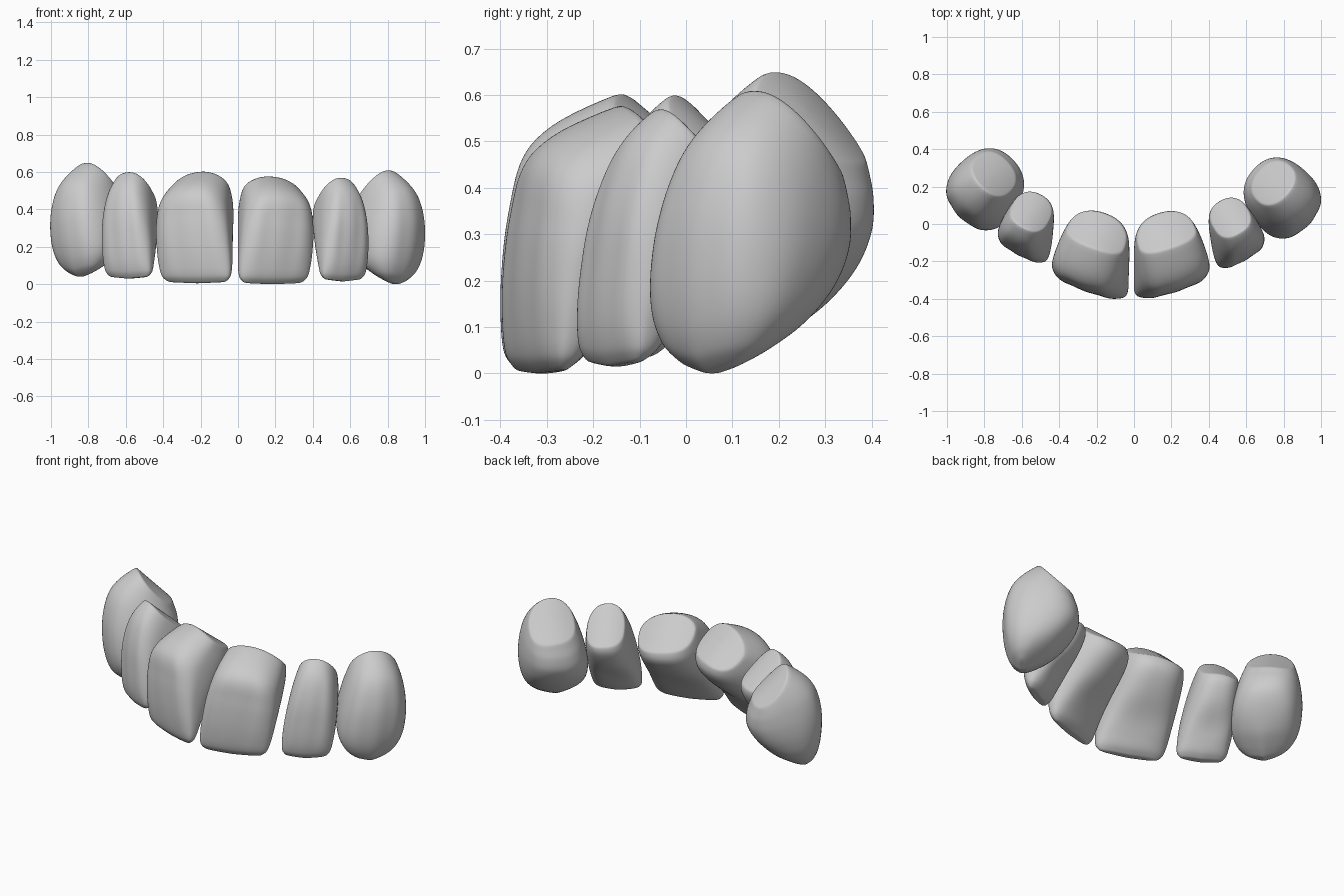
import bpy, bmesh
from math import sin, cos, pi, radians, exp

if "Cube" in bpy.data.objects:
    bpy.data.objects.remove(bpy.data.objects["Cube"])

# Height profile rows: t, half width, front depth, widest-line depth, back depth
CENTRAL = [
    (0.00, 0.165, -0.165, -0.150, -0.130),
    (0.05, 0.195, -0.190, -0.150, -0.098),
    (0.18, 0.209, -0.205, -0.140, -0.050),
    (0.38, 0.212, -0.210, -0.125, 0.030),
    (0.60, 0.209, -0.202, -0.095, 0.125),
    (0.80, 0.198, -0.178, -0.035, 0.200),
    (0.91, 0.185, -0.105, 0.025, 0.220),
    (1.00, 0.168, 0.020, 0.080, 0.215)]
LATERAL = [
    (0.00, 0.118, -0.160, -0.145, -0.120),
    (0.05, 0.142, -0.180, -0.140, -0.090),
    (0.18, 0.152, -0.194, -0.130, -0.045),
    (0.38, 0.155, -0.194, -0.110, 0.020),
    (0.60, 0.149, -0.182, -0.080, 0.085),
    (0.80, 0.138, -0.150, -0.030, 0.130),
    (0.92, 0.126, -0.108, 0.010, 0.147),
    (1.00, 0.114, -0.055, 0.040, 0.145)]
CANINE = [
    (0.00, 0.085, -0.125, -0.105, -0.080),
    (0.05, 0.140, -0.162, -0.095, -0.030),
    (0.18, 0.188, -0.195, -0.070, 0.070),
    (0.38, 0.205, -0.210, -0.040, 0.165),
    (0.60, 0.200, -0.201, -0.005, 0.207),
    (0.80, 0.180, -0.160, 0.030, 0.205),
    (0.92, 0.160, -0.090, 0.055, 0.190),
    (1.00, 0.140, -0.015, 0.075, 0.180)]
SEGS, LEVELS = 48, 26


def sample(rows, t):
    """Smooth cubic interpolation through the profile rows."""
    i = max(k for k in range(len(rows) - 1) if rows[k][0] <= t)
    a, b = rows[i], rows[i + 1]
    p, n = rows[max(i - 1, 0)], rows[min(i + 2, len(rows) - 1)]
    h = b[0] - a[0]
    f = (t - a[0]) / h
    out = []
    for c in range(1, 5):
        ma = (b[c] - p[c]) / (b[0] - p[0]) * h
        mb = (n[c] - a[c]) / (n[0] - a[0]) * h
        out.append((2*f**3 - 3*f**2 + 1) * a[c] + (f**3 - 2*f**2 + f) * ma
                   + (3*f**2 - 2*f**3) * b[c] + (f**3 - f**2) * mb)
    return out


def spow(x, p):
    return (1 if x >= 0 else -1) * abs(x) ** p


def tooth(name, rows, side, cx, cy, rot, ws, z0, z1, slope, crown, tilt, tip, lean):
    r = radians(rot)
    front_top = rows[-1][2]
    square = 0.87 if rows is CANINE else 0.74

    def z_top(u, v):
        return z1 - slope * (v - front_top) - crown * (u - lean) ** 2 - tilt * (u - lean)

    def z_bottom(u):
        return z0 + tip * abs(u)

    def section(t):
        w, vf, vm, vb = sample(rows, t)
        pts = []
        for k in range(SEGS):
            a = 2 * pi * k / SEGS
            p = 0.87 if sin(a) > 0 else square
            c, s = spow(cos(a), p), spow(sin(a), p)
            x = c * w
            v = vm + (s * (vb - vm) if s > 0 else -s * (vf - vm))
            n = x / w
            if s > 0:   # hollow of the inner face
                v -= 0.02 * exp(-((t - 0.36) / 0.2) ** 2) * s * max(0, 1 - 1.6 * n * n)
            else:       # faint ridges of the outer face
                v += 0.003 * s * cos(3 * pi * n) * sin(pi * t)
            pts.append((x * ws + lean * t, v))
        return pts

    bm = bmesh.new()

    def add(u, v, z):
        return bm.verts.new((side * (cx + u * cos(r) - v * sin(r)),
                             cy + u * sin(r) + v * cos(r), z))

    rings = []
    base, top = section(0), section(1)
    mid = lambda pts: (sum(p[0] for p in pts) / SEGS, sum(p[1] for p in pts) / SEGS)
    bu, bv = mid(base)
    tu, tv = mid(top)
    # biting edge cap, crown wall, then sloping gum-side facet
    for q in (0.3, 0.7):
        rings.append([add(bu + (u - bu) * q, bv + (v - bv) * q, z_bottom(bu + (u - bu) * q))
                      for u, v in base])
    for i in range(LEVELS + 1):
        t = (i / LEVELS) ** 1.2
        ring = []
        for (u, v), (mu, mv) in zip(section(t), top):
            zb = z_bottom(u)
            ring.append(add(u, v, zb + t * (z_top(mu, mv) - zb)))
        rings.append(ring)
    for q in (0.95, 0.75, 0.5, 0.25):
        ring = []
        for u, v in top:
            x, y = tu + (u - tu) * q, tv + (v - tv) * q
            ring.append(add(x, y, z_top(x, y)))
        rings.append(ring)
    for a, b in zip(rings, rings[1:]):
        for k in range(SEGS):
            j = (k + 1) % SEGS
            bm.faces.new((a[k], a[j], b[j], b[k]))
    for ring, centre in ((rings[0], add(bu, bv, z_bottom(bu))),
                         (rings[-1], add(tu, tv, z_top(tu, tv)))):
        for k in range(SEGS):
            bm.faces.new((ring[k], ring[(k + 1) % SEGS], centre))
    bmesh.ops.recalc_face_normals(bm, faces=bm.faces)
    for f in bm.faces:
        f.smooth = True
    me = bpy.data.meshes.new(name)
    bm.to_mesh(me)
    bm.free()
    ob = bpy.data.objects.new(name, me)
    bpy.context.collection.objects.link(ob)
    ob.modifiers.new("soften", 'SUBSURF').levels = 1
    ob.modifiers["soften"].render_levels = 1


# name, profile, side, x, y, turn, width, bottom, top, slope, crown, tilt, tip, lean
tooth("right_central_incisor", CENTRAL, 1, 0.139, -0.170, 18, 0.96, 0.0, 0.577, 0.8, 1.5, 0.12, 0.04, 0.066)
tooth("left_central_incisor", CENTRAL, -1, 0.168, -0.170, 20, 0.98, 0.005, 0.602, 0.8, 1.8, 0.15, 0.04, 0.066)
tooth("right_lateral_incisor", LATERAL, 1, 0.488, -0.030, 30, 0.92, 0.015, 0.572, 0.9, 3.0, 0.1, 0.1, 0.055)
tooth("left_lateral_incisor", LATERAL, -1, 0.515, 0.0, 28, 0.95, 0.03, 0.602, 0.9, 3.0, 0.1, 0.08, 0.06)
tooth("right_canine", CANINE, 1, 0.768, 0.125, 48, 0.92, 0.0, 0.612, 1.0, 2.0, 0.1, 0.25, 0.055)
tooth("left_canine", CANINE, -1, 0.770, 0.172, 46, 0.94, 0.04, 0.652, 1.0, 2.0, 0.1, 0.25, 0.055)
